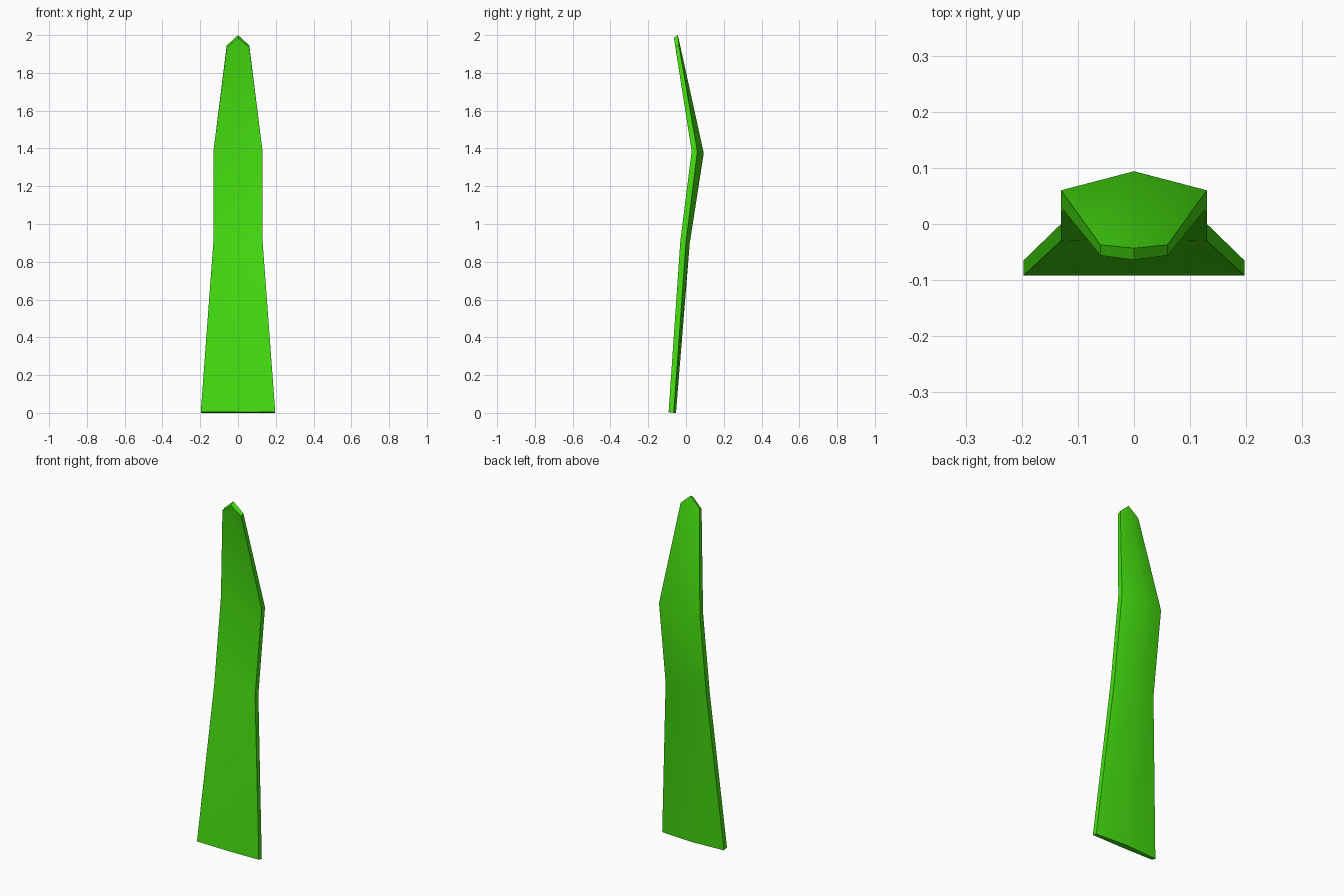
import bpy, bmesh, math

if "Cube" in bpy.data.objects:
    bpy.data.objects.remove(bpy.data.objects["Cube"])

# Stations up the blade: half width, then (y, z) of front edge, front middle, back edge, back middle
stations = [
    (0.197, (-0.092, 0.006), (-0.092, 0.004), (-0.065, 0.0), (-0.053, 0.0)),
    (0.130, (-0.030, 0.91), (-0.026, 0.91), (0.0, 0.905), (0.020, 0.90)),
    (0.130, (0.030, 1.385), (0.048, 1.385), (0.060, 1.385), (0.094, 1.375)),
    (0.060, (-0.056, 1.935), (-0.064, 1.985), (-0.037, 1.945), (-0.043, 2.0)),
]

bm = bmesh.new()
rings = []
for w, fe, fm, be, bk in stations:
    pts = [(-w, *fe), (0, *fm), (w, *fe), (w, *be), (0, *bk), (-w, *be)]
    rings.append([bm.verts.new(p) for p in pts])

# Walls between stations
for a, b in zip(rings, rings[1:]):
    for i in range(6):
        j = (i + 1) % 6
        bm.faces.new((a[i], a[j], b[j], b[i]))

# Base and pointed tip, each closed by two quads
for r in (rings[0], rings[-1]):
    bm.faces.new((r[0], r[1], r[4], r[5]))
    bm.faces.new((r[1], r[2], r[3], r[4]))
bmesh.ops.recalc_face_normals(bm, faces=bm.faces)

mesh = bpy.data.meshes.new("grass_blade")
bm.to_mesh(mesh)
bm.free()
blade = bpy.data.objects.new("grass_blade", mesh)
bpy.context.collection.objects.link(blade)

# Bright green
mat = bpy.data.materials.new("green")
mat.diffuse_color = (0.06, 0.75, 0.005, 1)
mat.use_nodes = True
mat.node_tree.nodes["Principled BSDF"].inputs["Base Color"].default_value = mat.diffuse_color
mesh.materials.append(mat)

bpy.context.view_layer.objects.active = blade
blade.select_set(True)
bpy.ops.object.shade_smooth_by_angle(angle=math.radians(40))
